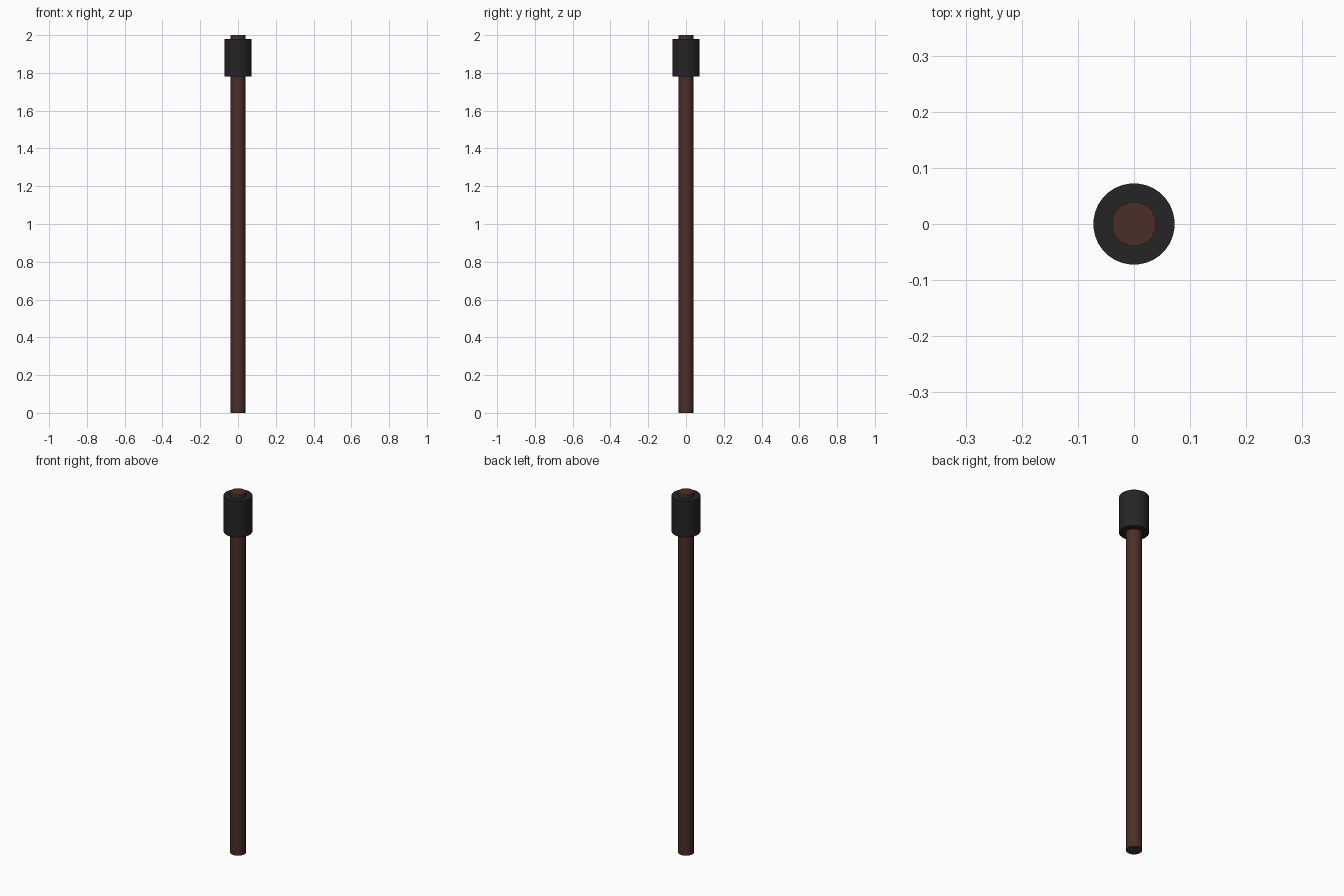
import bpy
import math

if "Cube" in bpy.data.objects:
    bpy.data.objects.remove(bpy.data.objects["Cube"])


def material(name, color):
    mat = bpy.data.materials.new(name)
    mat.diffuse_color = (*color, 1.0)
    mat.use_nodes = True
    mat.node_tree.nodes["Principled BSDF"].inputs["Base Color"].default_value = mat.diffuse_color
    return mat


def cylinder(name, radius, z0, z1, sides, mat):
    bpy.ops.mesh.primitive_cylinder_add(
        vertices=sides, radius=radius, depth=z1 - z0,
        location=(0, 0, (z0 + z1) / 2), rotation=(0, 0, math.pi / sides))
    obj = bpy.context.object
    obj.name = name
    obj.data.materials.append(mat)
    bpy.ops.object.shade_smooth_by_angle(angle=math.radians(40))
    return obj


wood = material("dark brown wood", (0.069, 0.028, 0.019))
black = material("charcoal black", (0.018, 0.018, 0.018))

# Long round shaft
cylinder("shaft", 0.04, 0.0, 2.0, 16, wood)
# Thick collar just below the tip
cylinder("collar", 0.0725, 1.78, 1.98, 32, black)
